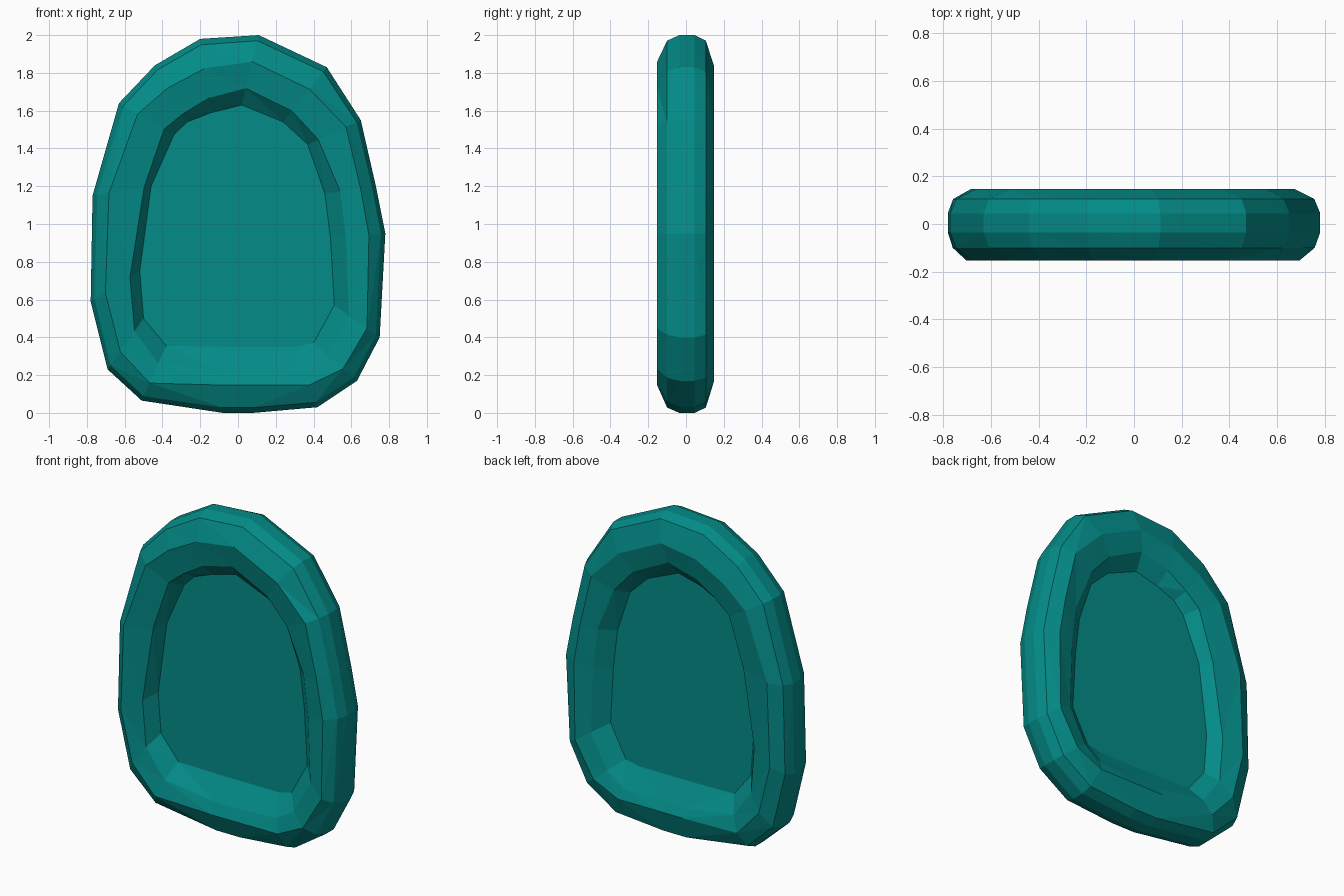
import bpy, bmesh

if "Cube" in bpy.data.objects:
    bpy.data.objects.remove(bpy.data.objects["Cube"])

teal = bpy.data.materials.new("teal")
teal.diffuse_color = (0.001, 0.26, 0.245, 1)
teal.use_nodes = True
teal.node_tree.nodes["Principled BSDF"].inputs["Base Color"].default_value = teal.diffuse_color

PANEL_Y = 0.045     # half thickness of the panel
BACK_FIT = 0.96     # the opening is a little narrower at the back

# Stations round the frame: outer x, z, inner x, z, then where the
# inner lip and the ridge lie as shares of the way from inner to outer edge
STATIONS = [
    (0.11, 2.00, 0.02, 1.63, 0.24, 0.62), (0.47, 1.83, 0.24, 1.54, 0.20, 0.60),
    (0.65, 1.55, 0.37, 1.42, 0.20, 0.72), (0.73, 1.20, 0.46, 1.16, 0.30, 0.70),
    (0.78, 0.95, 0.49, 0.92, 0.28, 0.70), (0.75, 0.40, 0.51, 0.57, 0.32, 0.72),
    (0.63, 0.17, 0.40, 0.37, 0.32, 0.68), (0.42, 0.03, 0.31, 0.35, 0.38, 0.63),
    (0.08, 0.00, 0.08, 0.35, 0.38, 0.58), (-0.08, 0.00, -0.08, 0.35, 0.38, 0.58),
    (-0.51, 0.065, -0.38, 0.355, 0.32, 0.68), (-0.69, 0.23, -0.50, 0.50, 0.25, 0.65),
    (-0.78, 0.59, -0.52, 0.75, 0.20, 0.70), (-0.77, 1.15, -0.46, 1.20, 0.12, 0.72),
    (-0.63, 1.64, -0.34, 1.47, 0.18, 0.66), (-0.44, 1.84, -0.27, 1.54, 0.14, 0.60),
    (-0.20, 1.98, -0.14, 1.59, 0.20, 0.60),
]


def section(lip, ridge):
    """Cross-section as (share from inner to outer edge, depth), front to back."""
    return [(1, -0.035), (0.92, -0.10), (ridge, -0.153), (lip, -0.125), (0, -PANEL_Y),
            (0, PANEL_Y), (lip, 0.12), (ridge - 0.05, 0.147), (0.92, 0.105), (1, 0.045)]


def finish(bm, name):
    bmesh.ops.recalc_face_normals(bm, faces=bm.faces)
    mesh = bpy.data.meshes.new(name)
    bm.to_mesh(mesh)
    bm.free()
    mesh.materials.append(teal)
    obj = bpy.data.objects.new(name, mesh)
    bpy.context.collection.objects.link(obj)
    return obj


# Chunky rounded frame, left open where the panel closes it
bm = bmesh.new()
rings = []
for ox, oz, ix, iz, lip, ridge in STATIONS:
    ring = []
    for t, y in section(lip, ridge):
        x = ix * (BACK_FIT if y > 0 else 1)
        ring.append(bm.verts.new((x + (ox - x) * t, y, iz + (oz - iz) * t)))
    rings.append(ring)
for a, b in zip(rings, rings[1:] + rings[:1]):
    for j in range(len(a)):
        if j != 4:
            k = (j + 1) % len(a)
            bm.faces.new((a[j], a[k], b[k], b[j]))
bmesh.ops.triangulate(bm, faces=bm.faces)
finish(bm, "frame")

# Flat panel filling the opening, with a front and a back face
bm = bmesh.new()
front = [bm.verts.new((s[2], -PANEL_Y, s[3])) for s in STATIONS]
back = [bm.verts.new((s[2] * BACK_FIT, PANEL_Y, s[3])) for s in STATIONS]
bm.faces.new(front)
bm.faces.new(back[::-1])
for i in range(len(front)):
    k = (i + 1) % len(front)
    bm.faces.new((front[i], front[k], back[k], back[i]))
finish(bm, "panel")
